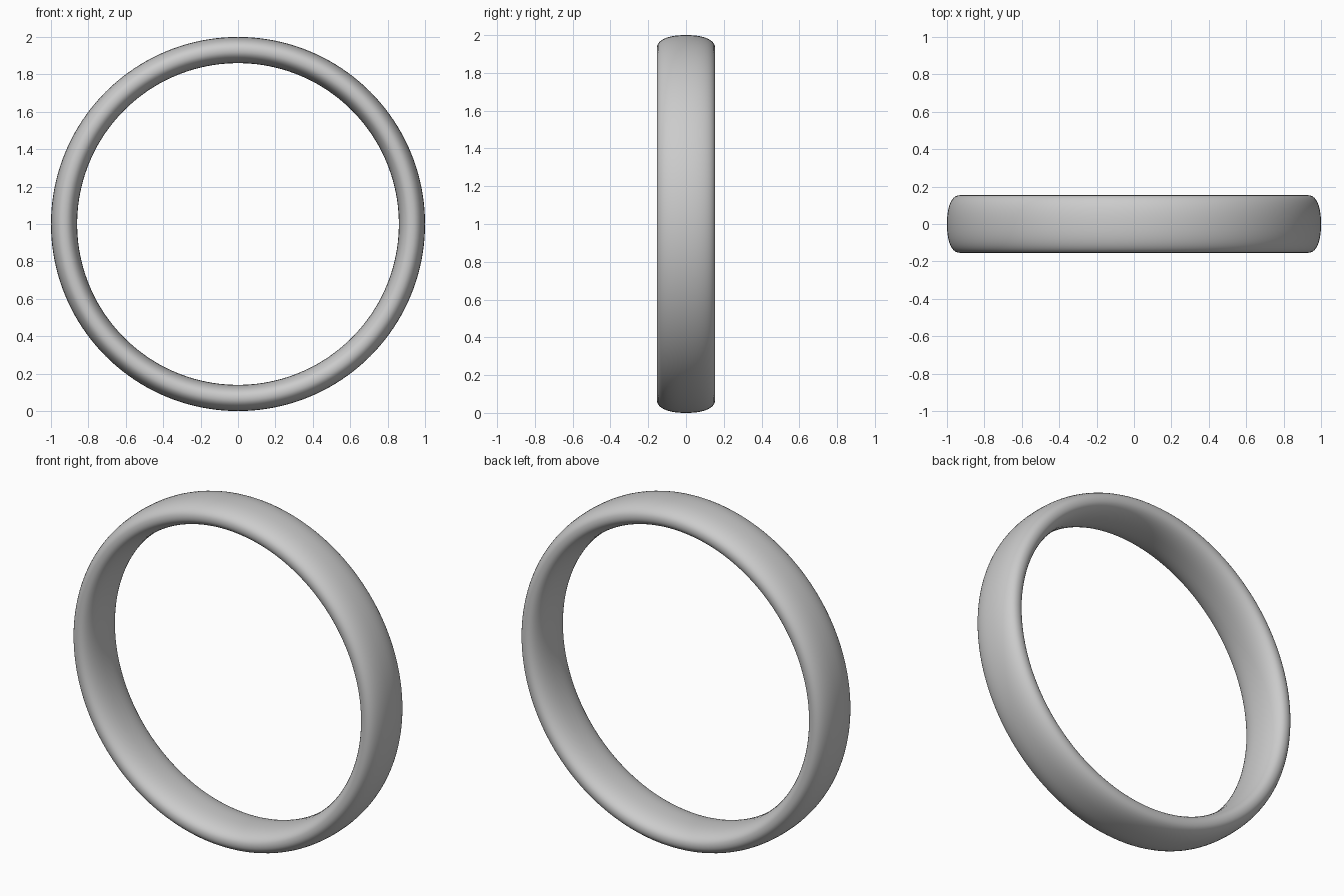
import bpy, bmesh
from math import cos, sin, pi, copysign

if "Cube" in bpy.data.objects:
    bpy.data.objects.remove(bpy.data.objects["Cube"])

MID_R, HALF_T, HALF_W = 0.93, 0.07, 0.154   # radius, half thickness, half width
SECTION, AROUND = 40, 160


def soft(v, n=2.3):
    """Slightly squared-off ellipse coordinate."""
    return copysign(abs(v) ** (2 / n), v)


# Domed band cross-section, closed loop
bm = bmesh.new()
profile = []
for i in range(SECTION):
    a = 2 * pi * i / SECTION
    profile.append(bm.verts.new((MID_R + HALF_T * soft(cos(a)), HALF_W * soft(sin(a)), 0)))
edges = [bm.edges.new((profile[i], profile[(i + 1) % SECTION])) for i in range(SECTION)]

# Revolve around the front-to-back axis
bmesh.ops.spin(bm, geom=profile + edges, cent=(0, 0, 0), axis=(0, 1, 0),
               angle=2 * pi, steps=AROUND, use_merge=True)
bmesh.ops.remove_doubles(bm, verts=bm.verts, dist=1e-5)
bmesh.ops.recalc_face_normals(bm, faces=bm.faces)
for f in bm.faces:
    f.smooth = True

mesh = bpy.data.meshes.new("ring_band")
bm.to_mesh(mesh)
bm.free()
ring = bpy.data.objects.new("ring_band", mesh)
ring.location.z = 1.0
bpy.context.collection.objects.link(ring)
